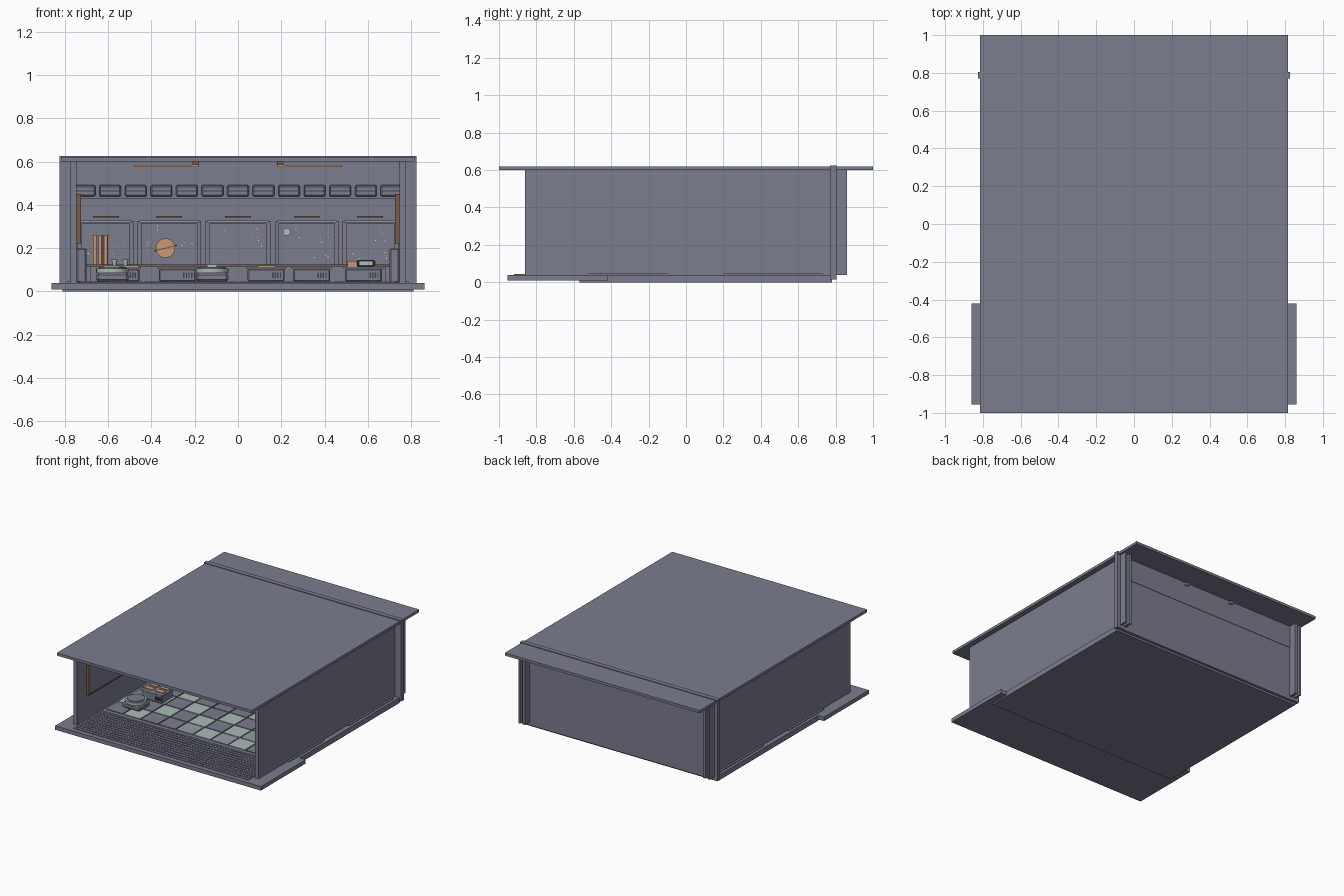
import bpy, bmesh, math, random
from mathutils import Matrix, Vector

default_cube = bpy.data.objects.get("Cube")
if default_cube:
    bpy.data.objects.remove(default_cube, do_unlink=True)
random.seed(4)


def material(name, red, green, blue):
    mat = bpy.data.materials.new(name)
    mat.use_nodes = True
    colour = (red, green, blue, 1)
    mat.diffuse_color = colour
    mat.node_tree.nodes["Principled BSDF"].inputs["Base Color"].default_value = colour
    return mat


hull = material("slate hull", .2, .205, .275)
pale = material("pale green tile", .4, .5, .48)
steel = material("light steel", .3, .33, .38)
dark = material("dark grey", .05, .055, .075)
orange = material("soft orange", .6, .31, .18)
brown = material("warm brown", .2, .11, .06)
white = material("star white", .8, .8, .8)


class Part:
    """Collects simple solids into one object of one colour."""

    def __init__(self, name, mat):
        self.name, self.mat, self.bm = name, mat, bmesh.new()

    def box(self, xs, ys, zs):
        low, high = Vector((xs[0], ys[0], zs[0])), Vector((xs[1], ys[1], zs[1]))
        place = Matrix.Translation((low + high) / 2) @ Matrix.Diagonal((high - low).to_4d())
        bmesh.ops.create_cube(self.bm, size=1, matrix=place)
        return self

    def block(self, centre, size):
        ranges = [(c - s / 2, c + s / 2) for c, s in zip(centre, size)]
        return self.box(*ranges)

    def mirrored(self, xs, ys, zs):
        self.box(xs, ys, zs)
        return self.box((-xs[1], -xs[0]), ys, zs)

    def cylinder(self, centre, radius, height, top=None, tilt=0, sides=24):
        place = Matrix.Translation(centre) @ Matrix.Rotation(tilt, 4, "X")
        bmesh.ops.create_cone(self.bm, cap_ends=True, segments=sides, radius1=radius,
                              radius2=radius if top is None else top, depth=height, matrix=place)
        return self

    def done(self, smooth=False, bevel=0):
        mesh = bpy.data.meshes.new(self.name)
        self.bm.to_mesh(mesh)
        self.bm.free()
        mesh.materials.append(self.mat)
        obj = bpy.data.objects.new(self.name, mesh)
        bpy.context.collection.objects.link(obj)
        if bevel:
            mod = obj.modifiers.new("soft edge", "BEVEL")
            mod.width = bevel
        if smooth:
            bpy.ops.object.select_all(action="DESELECT")
            obj.select_set(True)
            bpy.context.view_layer.objects.active = obj
            bpy.ops.object.shade_smooth_by_angle()
        return obj


wall_in, wall_out, back = .745, .775, .77
floor_z, roof_z = .04, .6

# Shell: roof, floor, front apron, side and back walls
Part("roof", hull).box((-.815, .815), (-1, 1), (roof_z, .62)).done()
Part("floor", hull).box((-.81, .81), (-.57, .78), (0, floor_z)).done()
Part("front_apron", hull).box((-.86, .86), (-.955, -.42), (.01, floor_z)).done()
Part("side_walls", hull).mirrored((wall_in, wall_out), (-.86, back), (floor_z, roof_z)).done()
Part("back_wall_lower", hull).box((-.8, .8), (back, .8), (.015, .43)).done()
Part("back_wall_upper", hull).box((-.8, .8), (back, .803), (.43, roof_z)).done()
Part("corner_posts", hull).mirrored((.765, .825), (back, .805), (.015, .62)).done()
Part("roof_rib", hull).box((-.825, .825), (back, .805), (roof_z, .625)).done()
Part("rear_fins", hull).mirrored((wall_in, .765), (.8, .86), (floor_z, roof_z)).mirrored(
    (.785, .8), (.8, .86), (floor_z, roof_z)).done()
skirts = Part("outer_skirting", hull)
for ys in ((-.52, -.1), (.2, .73)):
    skirts.mirrored((wall_out, .79), ys, (floor_z, .046))
skirts.done()

# Apron grating
grate = Part("apron_grating", hull)
rows, columns = 12, 60
for i in range(rows):
    grate.block((0, -.91 + i * .03, .042), (1.46, .018, .005))
for i in range(columns):
    grate.block(((i + .5) / columns * 1.46 - .73, -.745, .041), (.008, .35, .004))
grate.done()

# Checkered floor tiles, colour chosen by cell
tiles = {mat: Part(name, mat) for name, mat in
         (("slate_tiles", hull), ("pale_tiles", pale), ("steel_tiles", steel))}
pitch = .146
for i in range(10):
    for j in range(9):
        pick = random.random()
        choice = pale if (i + j) % 2 and pick < .65 else steel if pick > .9 else hull
        centre = ((i - 4.5) * pitch, -.47 + j * pitch, floor_z + .003)
        tiles[choice].block(centre, (pitch - .008, pitch - .008, .006))
for part in tiles.values():
    part.done()

# Back windows: frames, sills and small lamps above
frames = Part("window_frames", hull)
trims = Part("window_trims", steel)
lamps = Part("window_lamps", brown)
windows = [(-.73, -.49), (-.455, -.18), (-.14, .14), (.18, .455), (.49, .73)]
low, high, front = .12, .325, .73
for left, right in windows:
    middle = (left + right) / 2
    for x in (left, right):
        frames.block((x, .75, (low + high) / 2), (.02, .04, high - low))
    frames.box((left, right), (front, back), (high - .012, high))
    trims.box((left, right), (front - .01, front), (high - .006, high + .003))
    lamps.block((middle, .765, .345), (.12, .01, .006))
frames.done()
trims.done()
lamps.done()

# Night sky behind the windows: stars, ringed planet and moon
stars = Part("stars", white)
for left, right in windows:
    for n in range(10):
        spot = (random.uniform(left + .03, right - .03), .768, random.uniform(.15, .3))
        stars.block(spot, (.004, .004, .004))
stars.done()
quarter = math.pi / 2
Part("planet", orange).cylinder((-.335, .766, .2), .045, .008, tilt=quarter).done()
ring = Part("planet_ring", brown)
ring.block((0, 0, 0), (.11, .004, .005))
ring_obj = ring.done()
ring_obj.location = (-.335, .76, .2)
ring_obj.rotation_euler.y = -.25
Part("moon", pale).cylinder((.225, .766, .275), .018, .008, tilt=quarter).done()
towers = Part("tall_canisters", orange)
for x in (-.66, -.635, -.61):
    towers.cylinder((x, .7, .18), .01, .16, sides=12)
towers.done(smooth=True)

# Upper fascia with a row of louvred vents
Part("upper_fascia", hull).box((-wall_in, wall_in), (.74, back), (.43, roof_z)).done()
vents = Part("vent_housings", hull)
slats = Part("vent_slats", dark)
for i in range(13):
    x = (i - 6) * .118
    vents.block((x, .725, .465), (.1, .03, .055))
    for k in range(3):
        slats.block((x, .708, .449 + k * .015), (.084, .006, .004))
vents.done(bevel=.006)
slats.done()

# Ceiling light rails, with ends passing through the back wall
rails = Part("ceiling_lights", orange)
rails.mirrored((.18, .48), (.1, .14), (.575, .583))
rails.mirrored((.185, .215), (.8, .825), (.575, .59))
rails.done()
Part("light_brackets", brown).mirrored((.18, .21), (-.3, .74), (.583, roof_z)).done()

# Side wall fittings: framed screens and low cabinets
screens = Part("wall_screens", hull)
edges = Part("screen_edges", brown)
for start in (-.74, -.2, .3):
    ys = (start, start + .4)
    screens.mirrored((.73, wall_in), ys, (.23, .45))
    edges.mirrored((.725, wall_in), ys, (.222, .23))
    for y in ys:
        edges.mirrored((.725, wall_in), (y - .004, y + .004), (.222, .45))
screens.done()
edges.done()
Part("side_cabinets", hull).mirrored((.7, wall_in), (.1, .7), (floor_z, .2)).done(bevel=.006)

# Long counter below the windows
Part("counter_base", hull).box((-.68, .68), (.69, back), (floor_z, .115)).done()
Part("counter_top", brown).box((-.7, .7), (.67, back), (.115, .124)).done()

# Low consoles with dark vents and pale tops
consoles = Part("consoles", hull)
tops = Part("console_tops", steel)
grilles = Part("console_grilles", dark)
for x, y in ((-.54, -.19), (-.55, .25), (-.28, .4), (.13, .3), (.34, .45), (.58, .25)):
    consoles.block((x, y, .075), (.17, .13, .06))
    tops.block((x, y, .109), (.185, .145, .01))
    for k in range(4):
        grilles.block((x + .03 + k * .012, y - .066, .075), (.006, .004, .025))
consoles.done(bevel=.006)
tops.done()
grilles.done()

# Round tables
for label, x, y in (("front", -.58, -.39), ("middle", -.12, .3)):
    Part(label + "_table_base", hull).block((x, y, .065), (.15, .13, .04)).done(bevel=.01)
    Part(label + "_table_rim", pale).cylinder((x, y, .095), .075, .02).done(smooth=True)
    Part(label + "_table_top", hull).cylinder((x, y, .108), .062, .008).done(smooth=True)

# Tabletop pieces: orange plates, cups and a small monitor
plates = Part("orange_plates", orange)
for dx in (-.045, .045):
    for dy in (-.03, .03):
        plates.block((-.54 + dx, -.19 + dy, .117), (.07, .04, .008))
plates.block((.13, .3, .117), (.08, .05, .008))
plates.block((.57, .27, .127), (.13, .05, .028))
plates.done()
cups = Part("cups", pale)
for x in (-.57, -.52):
    cups.cylinder((x, .25, .13), .008, .035, top=.014, sides=12)
cups.block((-.12, .3, .118), (.045, .03, .012))
cups.done(smooth=True)
Part("monitor", dark).block((.59, .23, .13), (.08, .03, .032)).done(bevel=.005)
Part("monitor_screen", pale).block((.59, .213, .13), (.06, .005, .02)).done()
